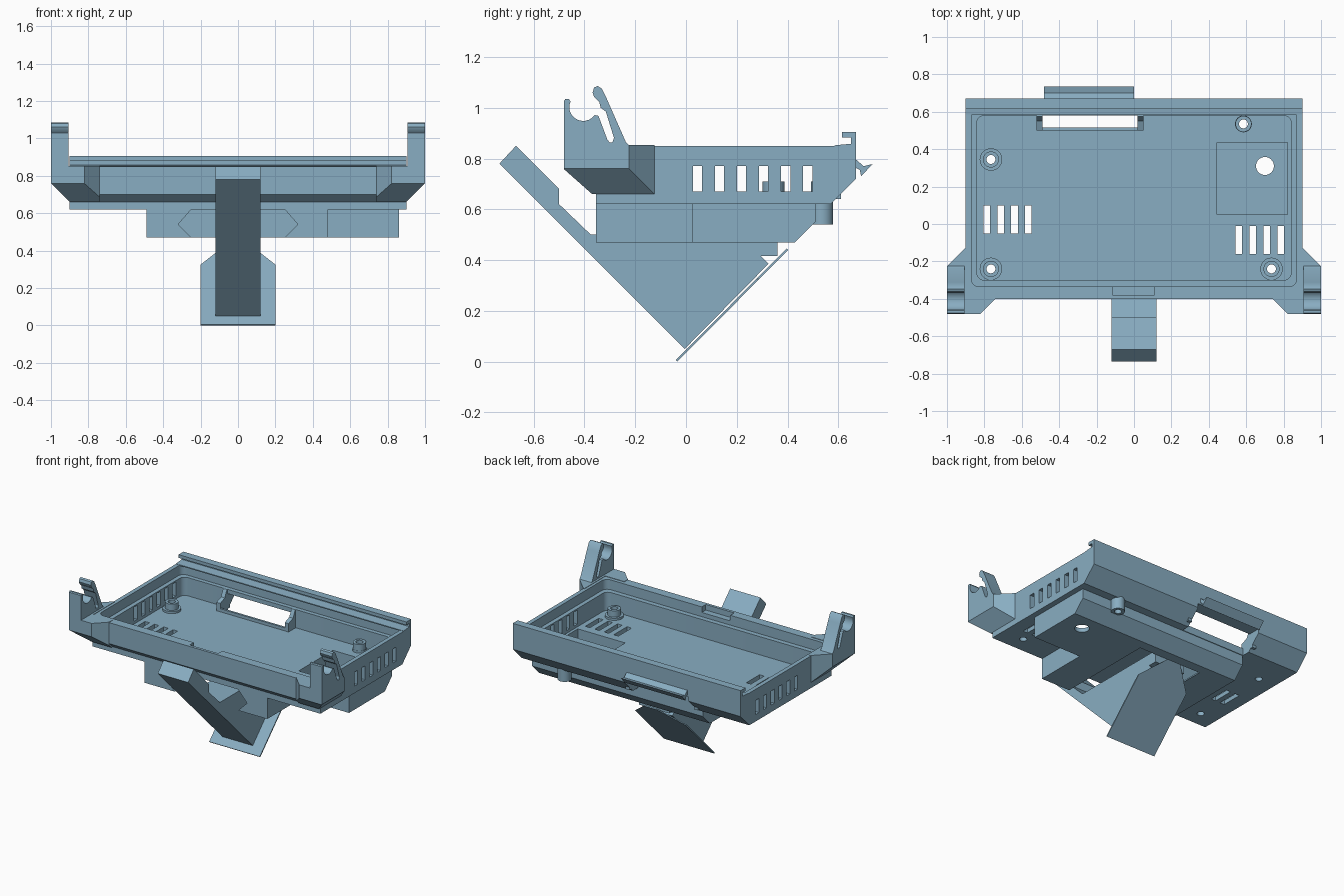
import bpy, bmesh, math
from mathutils import Vector

mat = bpy.data.materials.new("steel_blue")
mat.diffuse_color = (0.25, 0.42, 0.54, 1)


def prism(name, pts, axis, a, b):
    """Extrude a 2D outline along an axis: X takes (y,z), Y takes (x,z), Z takes (x,y)."""
    place = {"X": lambda p, t: (t, p[0], p[1]),
             "Y": lambda p, t: (p[0], t, p[1]),
             "Z": lambda p, t: (p[0], p[1], t)}[axis]
    bm = bmesh.new()
    face = bm.faces.new([bm.verts.new(place(p, a)) for p in pts])
    ext = bmesh.ops.extrude_face_region(bm, geom=[face])
    move = Vector(place((0, 0), b - a))
    bmesh.ops.translate(bm, vec=move, verts=[v for v in ext["geom"] if isinstance(v, bmesh.types.BMVert)])
    bmesh.ops.recalc_face_normals(bm, faces=bm.faces)
    me = bpy.data.meshes.new(name)
    bm.to_mesh(me)
    bm.free()
    me.materials.append(mat)
    ob = bpy.data.objects.new(name, me)
    bpy.context.collection.objects.link(ob)
    return ob


def box(name, x0, x1, y0, y1, z0, z1):
    return prism(name, [(x0, y0), (x1, y0), (x1, y1), (x0, y1)], "Z", z0, z1)


def circle(x, y, r, n=32):
    return [(x + r * math.cos(2 * math.pi * i / n), y + r * math.sin(2 * math.pi * i / n)) for i in range(n)]


def rounded(x0, x1, y0, y1, r, n=5):
    pts = []
    for k, (cx, cy) in enumerate([(x1 - r, y1 - r), (x0 + r, y1 - r), (x0 + r, y0 + r), (x1 - r, y0 + r)]):
        for i in range(n + 1):
            a = math.pi / 2 * (k + i / n)
            pts.append((cx + r * math.cos(a), cy + r * math.sin(a)))
    return pts


def apply_mod(ob, mod):
    bpy.context.view_layer.objects.active = ob
    bpy.ops.object.modifier_apply(modifier=mod.name)


def boolean(targets, cutter, op="DIFFERENCE"):
    for ob in targets:
        m = ob.modifiers.new("cut", "BOOLEAN")
        m.operation, m.solver, m.object = op, "EXACT", cutter
        apply_mod(ob, m)
    bpy.data.objects.remove(cutter)


# Tray shell
tray = prism("tray", [(-0.355, 0.62), (0.57, 0.62), (0.67, 0.72), (0.67, 0.85), (-0.40, 0.85),
                      (-0.40, 0.70), (-0.355, 0.66)], "X", -0.9, 0.9)
boolean([tray], prism("c", rounded(-0.84, 0.84, -0.30, 0.58, 0.04), "Z", 0.65, 0.9))
boolean([tray], prism("c", rounded(-0.87, 0.87, -0.335, 0.61, 0.04), "Z", 0.78, 0.9))

# Base housing under the tray, with sloped back and slide channel
base = prism("base_housing", [(-0.49, -0.355), (0.48, -0.355), (0.48, 0.025), (0.86, 0.025),
                              (0.86, 0.51), (-0.49, 0.51)], "Z", 0.47, 0.63)
boolean([base], prism("c", [(0.42, 0.46), (0.53, 0.46), (0.53, 0.57)], "X", -1, 1))
boolean([base], prism("c", [(-0.24, 0.46), (0.24, 0.46), (0.25, 0.47), (0.32, 0.54), (0.25, 0.62),
                            (-0.25, 0.62), (-0.32, 0.54), (-0.25, 0.47)], "Y", -0.4, 0.36))

# Recess with round hole, rear opening, rim notch
both = [tray, base]
boolean(both, box("c", 0.445, 0.82, 0.05, 0.435, 0.50, 0.66))
boolean([base], prism("c", circle(0.70, 0.31, 0.048), "Z", 0.4, 0.55))
boolean([tray], box("c", -0.49, 0.02, 0.515, 0.61, 0.55, 0.75))
boolean([tray], box("c", -0.49, 0.02, 0.60, 0.75, 0.55, 0.75))
boolean([tray], box("c", -0.115, 0.11, -0.38, -0.325, 0.81, 0.9))

# Ventilation slots in the side walls and floor
for y in (0.045, 0.132, 0.219, 0.306, 0.393, 0.48):
    boolean([tray], box("c", -1, 1, y - 0.018, y + 0.018, 0.67, 0.77))
for i in range(4):
    x = -0.787 + 0.074 * i
    boolean([tray], box("c", x - 0.018, x + 0.018, -0.05, 0.10, 0.5, 0.66))
    x = 0.56 + 0.075 * i
    boolean([tray], box("c", x - 0.018, x + 0.018, -0.16, -0.01, 0.5, 0.66))

# Screw posts
for i, (x, y, z0) in enumerate([(-0.765, 0.345, 0.63), (-0.765, -0.24, 0.63),
                                (0.735, -0.24, 0.63), (0.585, 0.535, 0.54)]):
    base_ring = prism("post_foot_%d" % i, circle(x, y, 0.06 if z0 > 0.6 else 0.045), "Z", z0, 0.665)
    post = prism("screw_post_%d" % i, circle(x, y, 0.043), "Z", 0.64, 0.71)
    boolean([tray, base, base_ring, post], prism("c", circle(x, y, 0.024, 20), "Z", 0.4, 0.8))

# Frame around the rear opening
for side, x in (("left", -0.52), ("right", 0.02)):
    prism("opening_fin_" + side, [(0.50, 0.64), (0.61, 0.64), (0.61, 0.78), (0.575, 0.78),
                                  (0.55, 0.73), (0.50, 0.71)], "X", x, x + 0.03)
box("opening_sill", -0.49, 0.02, 0.50, 0.515, 0.63, 0.672)

# Rear rail and the small spout above the opening
prism("rear_rail", [(0.67, 0.845), (0.67, 0.905), (0.615, 0.905), (0.615, 0.882), (0.65, 0.882),
                    (0.65, 0.858), (0.585, 0.852), (0.585, 0.845)], "X", -0.9, 0.9)
prism("rear_lip", [(0.665, 0.80), (0.70, 0.77), (0.735, 0.778), (0.69, 0.73), (0.685, 0.755),
                   (0.665, 0.765)], "X", -0.48, 0.0)

# Corner arms with cradle and spring finger
cradle = [(-0.405 + 0.055 * math.cos(a), 1.003 + 0.055 * math.sin(a))
          for a in [math.radians(175 + 15 * i) for i in range(11)]]
hook = ([(-0.125, 0.66), (-0.125, 0.853), (-0.225, 0.853), (-0.237, 0.865), (-0.312, 1.035), (-0.332, 1.075),
         (-0.348, 1.086), (-0.362, 1.08), (-0.368, 1.06), (-0.362, 1.042), (-0.342, 1.024),
         (-0.336, 1.0), (-0.316, 0.985), (-0.284, 0.882), (-0.289, 0.865), (-0.30, 0.862),
         (-0.31, 0.875), (-0.345, 0.968)] + cradle[::-1] +
        [(-0.455, 1.025), (-0.462, 1.035), (-0.475, 1.035), (-0.483, 1.025), (-0.483, 0.76), (-0.37, 0.66)])
arm = prism("corner_arms", [(0.74, -0.40), (0.82, -0.48), (1.0, -0.48), (1.0, -0.225), (0.9, -0.125),
                            (0.89, -0.125), (0.89, -0.36), (0.74, -0.36)], "Z", 0.6, 1.2)
boolean([arm], prism("c", hook, "X", 0.7, 1.1), "INTERSECT")
boolean([arm], box("c", 0.6, 0.905, -0.6, 0.0, 0.853, 1.3))
boolean([arm], prism("c", [(0.88, 0.64), (1.02, 0.78), (1.02, 0.64)], "Y", -0.6, 0.0))
m = arm.modifiers.new("mirror", "MIRROR")
m.use_clip = False
apply_mod(arm, m)

# Angled mounting bracket with its thin adhesive plate
prism("mount_bracket", [(-0.735, 0.78), (-0.67, 0.85), (-0.5, 0.68), (-0.5, 0.62), (-0.375, 0.50),
                        (0.36, 0.50), (0.36, 0.415), (0.295, 0.415), (0.325, 0.385), (-0.005, 0.05)],
      "X", -0.12, 0.12)
plate = prism("mount_plate", [(-0.04, 0.006), (-0.034, 0.0), (0.403, 0.44), (0.397, 0.446)], "X", -0.2, 0.2)
for s in (-1, 1):
    boolean([plate], prism("c", [(s * 0.2, 0.325), (s * 0.04, 0.45), (s * 0.3, 0.5), (s * 0.3, 0.325)],
                           "Y", -0.5, 0.6))

# Smooth the rounded surfaces, keep edges sharp
bpy.ops.object.select_all(action="SELECT")
bpy.ops.object.shade_smooth_by_angle(angle=math.radians(30))
